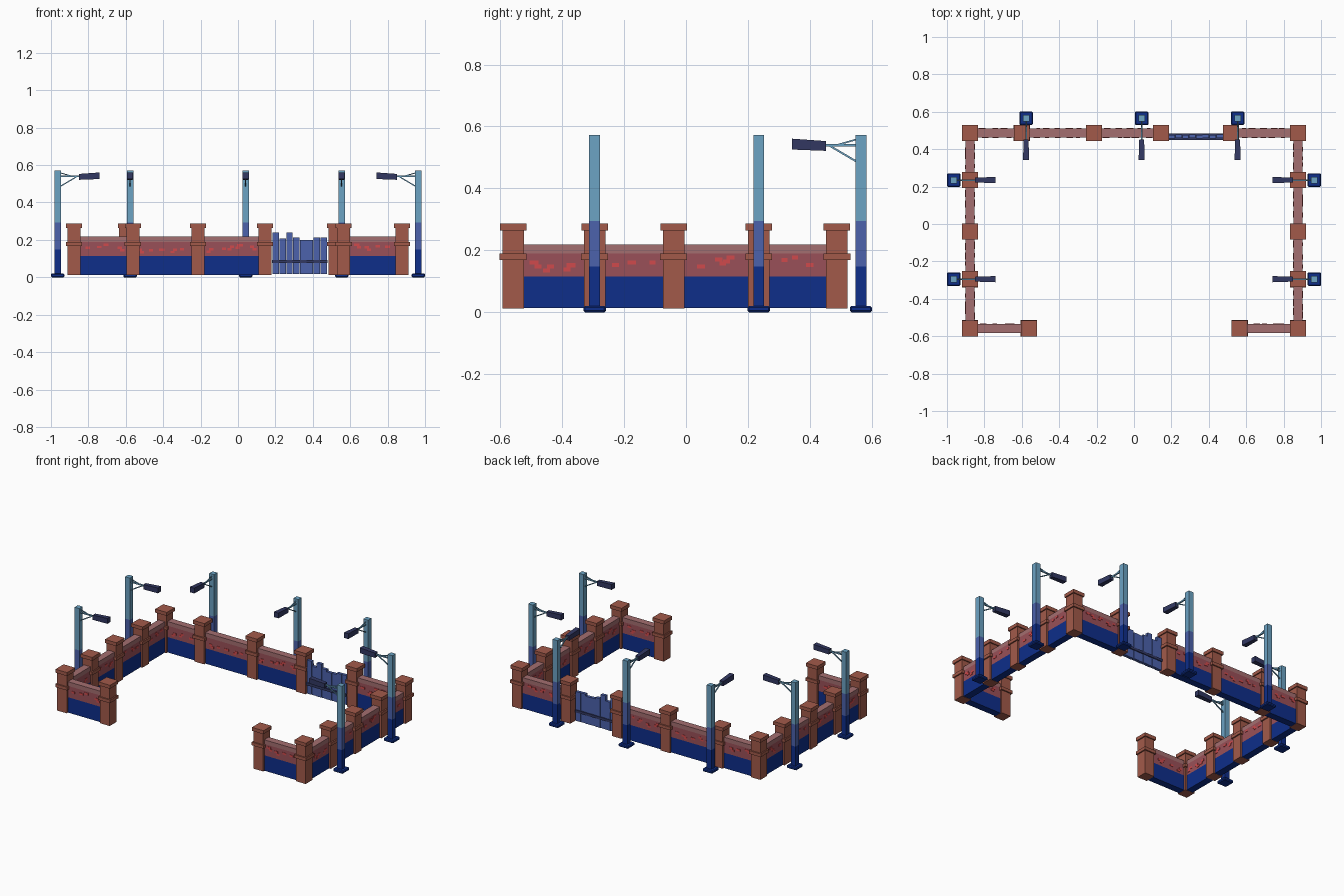
import bpy, bmesh, math, random
from mathutils import Matrix, Vector

if "Cube" in bpy.data.objects:
    bpy.data.objects.remove(bpy.data.objects["Cube"])

random.seed(7)

def mat(name, r, g, b):
    m = bpy.data.materials.new(name)
    lin = lambda c: ((c / 255 + 0.055) / 1.055) ** 2.4 if c > 10 else c / 255 / 12.92
    m.diffuse_color = (lin(r), lin(g), lin(b), 1)
    m.use_nodes = True
    m.node_tree.nodes["Principled BSDF"].inputs["Base Color"].default_value = m.diffuse_color
    return m

BRICK = mat("terracotta", 162, 90, 74)
NAVY = mat("deep_blue", 14, 46, 138)
RED = mat("dusty_red", 154, 80, 88)
PINK = mat("faded_pink", 164, 110, 112)
PATCH = mat("bright_red", 208, 74, 76)
MID = mat("medium_blue", 76, 98, 172)
SKY = mat("light_blue", 108, 163, 196)
DARK = mat("dark_slate", 50, 56, 98)

def box(bm, c, s, m=0, rot=None):
    mx = Matrix.Translation(c) @ (rot or Matrix()) @ Matrix.Diagonal((*s, 1))
    vs = bmesh.ops.create_cube(bm, size=1, matrix=mx)["verts"]
    for f in {f for v in vs for f in v.link_faces}:
        f.material_index = m
    return vs

def bar(bm, a, b, w, m=0):
    a, b = Vector(a), Vector(b)
    rot = (b - a).to_track_quat('Z', 'Y').to_matrix().to_4x4()
    return box(bm, (a + b) / 2, (w, w, (b - a).length), m, rot)

def mesh(name, bm, mats):
    me = bpy.data.meshes.new(name)
    bm.to_mesh(me)
    bm.free()
    for m in mats:
        me.materials.append(m)
    return me

def place(name, me, loc=(0, 0, 0), rz=0):
    ob = bpy.data.objects.new(name, me)
    ob.location = loc
    ob.rotation_euler.z = rz
    bpy.context.collection.objects.link(ob)
    return ob

# Brick pillar: shaft, middle band, cap
bm = bmesh.new()
box(bm, (0, 0, 0.14), (0.07, 0.07, 0.256))
box(bm, (0, 0, 0.179), (0.087, 0.087, 0.021))
box(bm, (0, 0, 0.2755), (0.085, 0.085, 0.023))
pillar = mesh("pillar", bm, [BRICK])

X, YF, YB = 0.877, -0.558, 0.487
SIDE_Y = [YF, -0.295, -0.04, 0.235, YB]
BACK_X = [-X, -0.6, -0.214, 0.144, 0.519, X]
spots = [(s * X, y) for s in (-1, 1) for y in SIDE_Y]
spots += [(x, YB) for x in BACK_X[1:-1]] + [(-0.562, YF), (0.565, YF)]
for x, y in spots:
    place("pillar", pillar, (x, y, 0))

# Walls: three painted bands plus small exposed bricks on both faces
def wall(a, b):
    a, b = Vector((*a, 0)), Vector((*b, 0))
    d = b - a
    L, ang = d.length, math.atan2(d.y, d.x)
    bm = bmesh.new()
    for z0, z1, m in ((0.013, 0.115, 0), (0.115, 0.19, 1), (0.19, 0.218, 2)):
        box(bm, (0, 0, (z0 + z1) / 2), (L, 0.047, z1 - z0), m)
    place("wall", mesh("wall", bm, [NAVY, RED, PINK]), (a + b) / 2, ang)
    bm = bmesh.new()
    span = L - 0.1
    n = max(3, round(span / 0.055))
    for side in (-1, 1):
        for i in range(n):
            x = -span / 2 + span * (i + random.uniform(0.25, 0.75)) / n
            z = random.uniform(0.145, 0.178)
            box(bm, (x, side * 0.0235, z), (random.uniform(0.018, 0.03), 0.005, 0.013))
            if random.random() < 0.5:
                box(bm, (x + random.choice((-0.013, 0.013)), side * 0.0235, z - 0.013),
                    (0.022, 0.005, 0.013))
    place("exposed_bricks", mesh("exposed_bricks", bm, [PATCH]), (a + b) / 2, ang)

for s in (-1, 1):
    for y0, y1 in zip(SIDE_Y, SIDE_Y[1:]):
        wall((s * X, y0), (s * X, y1))
    wall((s * X, YF), (s * 0.563, YF))
for i in (0, 1, 2, 4):
    wall((BACK_X[i], YB), (BACK_X[i + 1], YB))

# Plank gate with a cross rail
bm = bmesh.new()
tops = [0.24, 0.207, 0.24, 0.212, 0.2, 0.2, 0.212, 0.212]
x0, w = 0.184, 0.0365
for i, t in enumerate(tops):
    box(bm, (x0 + w * (i + 0.5), 0.467 + 0.002 * (i % 2), (0.018 + t) / 2),
        (w - 0.002, 0.02, t - 0.018))
place("gate_planks", mesh("gate_planks", bm, [MID]))
bm = bmesh.new()
box(bm, (0.33, 0.467, 0.084), (0.295, 0.034, 0.017))
place("gate_rail", mesh("gate_rail", bm, [DARK]))

# Street lamp, arm pointing to -y
bm = bmesh.new()
base = box(bm, (0, 0, 0.01), (0.072, 0.072, 0.02), 0)
bmesh.ops.bevel(bm, geom=list({e for v in base for e in v.link_edges}),
                offset=0.005, segments=1, affect='EDGES')
for z0, z1, m in ((0.018, 0.148, 0), (0.148, 0.294, 1), (0.294, 0.572, 2)):
    box(bm, (0, 0, (z0 + z1) / 2), (0.035, 0.035, z1 - z0), m)
# Arm and braces
bar(bm, (0, -0.015, 0.54), (0, -0.12, 0.54), 0.008, 2)
bar(bm, (0, -0.015, 0.487), (0, -0.1, 0.537), 0.006, 2)
bar(bm, (0, -0.015, 0.558), (0, -0.075, 0.541), 0.005, 2)
# Lamp head, wider at the far end and slightly tilted
head = box(bm, (0, -0.168, 0.54), (0.033, 0.11, 0.035), 3)
for v in head:
    if v.co.y > -0.168:
        v.co.x *= 0.78
        v.co.z = 0.537 + (v.co.z - 0.54) * 0.9
    else:
        v.co.z += 0.003
lamp = mesh("street_lamp", bm, [NAVY, MID, SKY, DARK])

for x in (-0.577, 0.041, 0.554):
    place("street_lamp", lamp, (x, 0.565, 0))
for s in (-1, 1):
    for y in (-0.295, 0.235):
        place("street_lamp", lamp, (s * 0.964, y, 0), -s * math.pi / 2)
